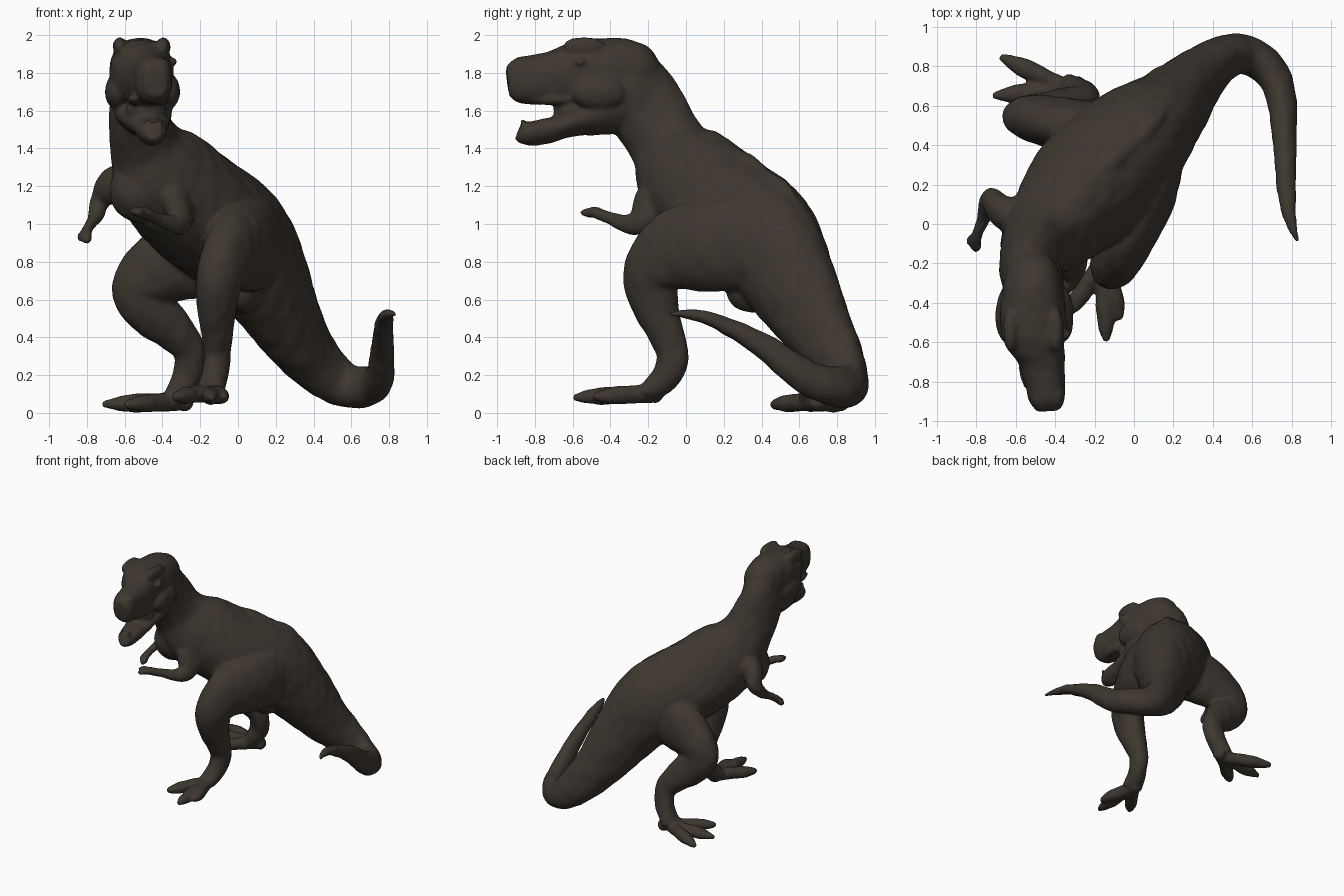
import bpy, bmesh, math
from mathutils import Vector, Matrix, noise

default_cube = bpy.data.objects.get("Cube")
if default_cube:
    bpy.data.objects.remove(default_cube, do_unlink=True)

# One dark brown hide for the whole animal
hide = bpy.data.materials.new("dark brown hide")
hide.use_nodes = True
hide_colour = (0.048, 0.038, 0.029, 1.0)
hide.diffuse_color = hide_colour
shader = hide.node_tree.nodes["Principled BSDF"]
shader.inputs["Base Color"].default_value = hide_colour
shader.inputs["Roughness"].default_value = 0.8

parts = []


def finish_part(name, bm):
    bmesh.ops.recalc_face_normals(bm, faces=bm.faces)
    mesh = bpy.data.meshes.new(name)
    bm.to_mesh(mesh)
    bm.free()
    part = bpy.data.objects.new(name, mesh)
    bpy.context.collection.objects.link(part)
    parts.append(part)
    return part


def smooth_stations(stations, steps):
    """Catmull-Rom interpolation through (x, y, z, half width, half depth)."""
    last = len(stations) - 1
    result = []
    for i in range(last):
        a, b, c, d = (stations[min(max(k, 0), last)] for k in range(i - 1, i + 3))
        for s in range(steps):
            t = s / steps
            result.append([
                0.5 * (2 * q + (r - p) * t + (2 * p - 5 * q + 4 * r - w) * t * t
                       + (3 * q - p - 3 * r + w) * t ** 3)
                for p, q, r, w in zip(a, b, c, d)])
    result.append(list(stations[-1]))
    return result


def tube(name, stations, side_hint=None, boxy=1.0, pinch=0.0, sides=28, steps=6):
    """Closed loft of rings; boxy below one squares them, pinch narrows the top."""
    bm = bmesh.new()
    path = smooth_stations(stations, steps)
    points = [Vector(p[:3]) for p in path]
    rings = []
    for i, p in enumerate(path):
        tangent = (points[min(i + 1, len(points) - 1)] - points[max(i - 1, 0)]).normalized()
        if side_hint:
            side = Vector(side_hint)
            side = (side - tangent * side.dot(tangent)).normalized()
        else:
            side = tangent.cross(Vector((0, 0, 1))).normalized()
        up = side.cross(tangent)
        ring = []
        for k in range(sides):
            angle = math.tau * k / sides
            c, s = math.cos(angle), math.sin(angle)
            c = math.copysign(abs(c) ** boxy, c) * (1 - pinch * s)
            s = math.copysign(abs(s) ** boxy, s)
            ring.append(bm.verts.new(points[i] + side * c * p[3] + up * s * p[4]))
        rings.append(ring)
    for lower, upper in zip(rings, rings[1:]):
        for k in range(sides):
            n = (k + 1) % sides
            bm.faces.new((lower[k], lower[n], upper[n], upper[k]))
    bm.faces.new(rings[0])
    bm.faces.new(rings[-1])
    return finish_part(name, bm)


def lump(name, centre, size):
    bm = bmesh.new()
    matrix = Matrix.Translation(centre) @ Matrix.Diagonal((*size, 1))
    bmesh.ops.create_icosphere(bm, subdivisions=3, radius=1, matrix=matrix)
    return finish_part(name, bm)


def digit(name, root, tip, thick):
    """Toe or finger: padded base, knuckle and tapered claw."""
    root, tip = Vector(root), Vector(tip)
    shape = ((0, 1.0, 1.0), (0.35, 0.9, 0.95), (0.6, 1.0, 0.95),
             (0.8, 0.85, 0.75), (1, 0.3, 0.35))
    tube(name, [(*root.lerp(tip, t), thick * w, thick * h) for t, w, h in shape], sides=16)


# Neck, trunk and the curled tail
tube("trunk_and_tail", [
    (-.48, -.42, 1.79, .13, .17), (-.51, -.31, 1.74, .15, .205),
    (-.525, -.21, 1.61, .155, .21), (-.49, -.10, 1.43, .175, .21),
    (-.40, .00, 1.27, .24, .29), (-.22, .20, 1.09, .31, .31),
    (.00, .42, .92, .29, .31), (.16, .57, .68, .22, .26),
    (.30, .72, .42, .16, .195), (.43, .83, .25, .12, .15),
    (.56, .86, .15, .10, .12), (.69, .78, .14, .09, .105),
    (.75, .62, .20, .075, .09), (.765, .40, .36, .06, .065),
    (.775, .15, .49, .047, .04), (.80, .00, .525, .027, .024),
    (.83, -.09, .52, .012, .012)], pinch=0.12)
tube("spine_ridge", [
    (-.27, .19, 1.40, .04, .03), (-.12, .31, 1.34, .05, .04),
    (.02, .43, 1.23, .05, .05), (.10, .52, 1.15, .05, .065),
    (.17, .60, 1.00, .04, .04), (.29, .73, .72, .03, .03)])
lump("breast", (-.53, -.10, 1.18), (.15, .15, .17))
lump("pelvis", (.03, .36, .65), (.11, .15, .12))

# Skull and open lower jaw
tube("skull", [
    (-.51, -.14, 1.76, .05, .07), (-.51, -.22, 1.775, .12, .16),
    (-.515, -.32, 1.785, .15, .195), (-.515, -.44, 1.79, .165, .195),
    (-.505, -.55, 1.80, .165, .175), (-.475, -.66, 1.78, .125, .15),
    (-.455, -.78, 1.765, .105, .135), (-.44, -.89, 1.76, .09, .12),
    (-.435, -.945, 1.755, .06, .08)], boxy=0.85)
tube("lower_jaw", [
    (-.51, -.34, 1.61, .14, .13), (-.50, -.48, 1.57, .15, .105),
    (-.475, -.62, 1.525, .11, .065), (-.46, -.75, 1.49, .085, .068),
    (-.45, -.85, 1.48, .07, .06), (-.445, -.885, 1.49, .04, .045)], pinch=-0.2)
lump("mouth_corner", (-.485, -.60, 1.60), (.11, .10, .07))
for label, sign in (("left", 1), ("right", -1)):
    lump(label + "_brow", (-.51 + sign * .115, -.54, 1.94), (.04, .11, .052))
    lump(label + "_eye", (-.50 + sign * .155, -.56, 1.86), (.02, .025, .022))
    lump(label + "_cheek", (-.505 + sign * .13, -.46, 1.70), (.07, .15, .10))
    lump(label + "_lip", (-.475 + sign * .07, -.70, 1.66), (.04, .14, .03))
    lump(label + "_nostril_ridge", (-.44 + sign * .045, -.87, 1.84), (.035, .06, .035))
    lump(label + "_jaw_tooth", (-.445 + sign * .035, -.865, 1.535), (.014, .014, .025))

# Legs: the left strides forward, the right is planted out to the side
tube("left_leg", [
    (.12, .36, .90, .14, .25), (.06, .14, .89, .15, .25),
    (-.03, -.06, .85, .14, .22), (-.09, -.18, .73, .125, .16),
    (-.11, -.165, .58, .105, .13), (-.11, -.11, .43, .085, .10),
    (-.11, -.07, .31, .07, .085), (-.12, -.10, .20, .068, .08),
    (-.15, -.20, .11, .08, .055)], side_hint=(.94, -.34, 0))
tube("right_leg", [
    (-.05, .43, .87, .15, .25), (-.25, .48, .83, .15, .23),
    (-.43, .52, .75, .13, .19), (-.52, .54, .65, .115, .15),
    (-.465, .56, .55, .105, .14), (-.35, .60, .445, .09, .115),
    (-.26, .64, .33, .07, .085), (-.27, .67, .20, .065, .08),
    (-.34, .68, .08, .085, .055)], side_hint=(.1, 1, 0))

feet = {
    "left": ((-.15, -.18, .105),
             ((-.14, -.60, .08), (-.34, -.46, .085), (-.07, -.49, .085), (-.16, -.12, .09))),
    "right": ((-.32, .68, .06),
              ((-.72, .65, .045), (-.68, .85, .04), (-.60, .45, .045), (-.24, .72, .05))),
}
for label, (root, tips) in feet.items():
    for toe, tip in zip(("middle", "inner", "outer", "heel"), tips):
        digit(f"{label}_{toe}_toe", root, tip, 0.05)

# Small arms with two fingers each
tube("right_arm", [
    (-.55, .02, 1.22, .10, .12), (-.66, .06, 1.20, .085, .10),
    (-.725, .12, 1.13, .055, .065), (-.75, .06, 1.05, .042, .044),
    (-.785, -.03, .99, .028, .028), (-.80, -.07, .96, .03, .032)], side_hint=(1, .3, .2))
tube("left_arm", [
    (-.36, -.02, 1.25, .09, .13), (-.33, -.14, 1.16, .08, .125),
    (-.31, -.23, 1.03, .06, .085), (-.34, -.30, 1.00, .045, .055),
    (-.43, -.40, 1.03, .032, .034), (-.49, -.47, 1.06, .032, .032)], side_hint=(.7, -.4, .3))
digit("right_front_finger", (-.80, -.06, .97), (-.80, -.14, .90), 0.028)
digit("right_back_finger", (-.80, -.06, .97), (-.84, -.10, .91), 0.028)
digit("left_front_finger", (-.48, -.46, 1.06), (-.55, -.56, 1.06), 0.028)
digit("left_back_finger", (-.48, -.46, 1.06), (-.57, -.51, 1.07), 0.028)

# Fuse everything into one continuous hide
bpy.ops.object.select_all(action='DESELECT')
for part in parts:
    part.select_set(True)
body = parts[0]
bpy.context.view_layer.objects.active = body
bpy.ops.object.join()
body.name = "dinosaur_body"

remesh = body.modifiers.new("fuse", 'REMESH')
remesh.mode = 'VOXEL'
remesh.voxel_size = 0.011
soften = body.modifiers.new("soften", 'SMOOTH')
soften.factor = 0.5
soften.iterations = 8
for modifier in (remesh, soften):
    bpy.ops.object.modifier_apply(modifier=modifier.name)

# Shallow skin folds
offsets = [v.normal * noise.noise(Vector((v.co.x * 14, v.co.y * 14, v.co.z * 9))) * 0.005
           for v in body.data.vertices]
for vertex, offset in zip(body.data.vertices, offsets):
    vertex.co += offset

body.data.materials.clear()
body.data.materials.append(hide)
body.data.polygons.foreach_set("material_index", [0] * len(body.data.polygons))
bpy.ops.object.shade_smooth()
